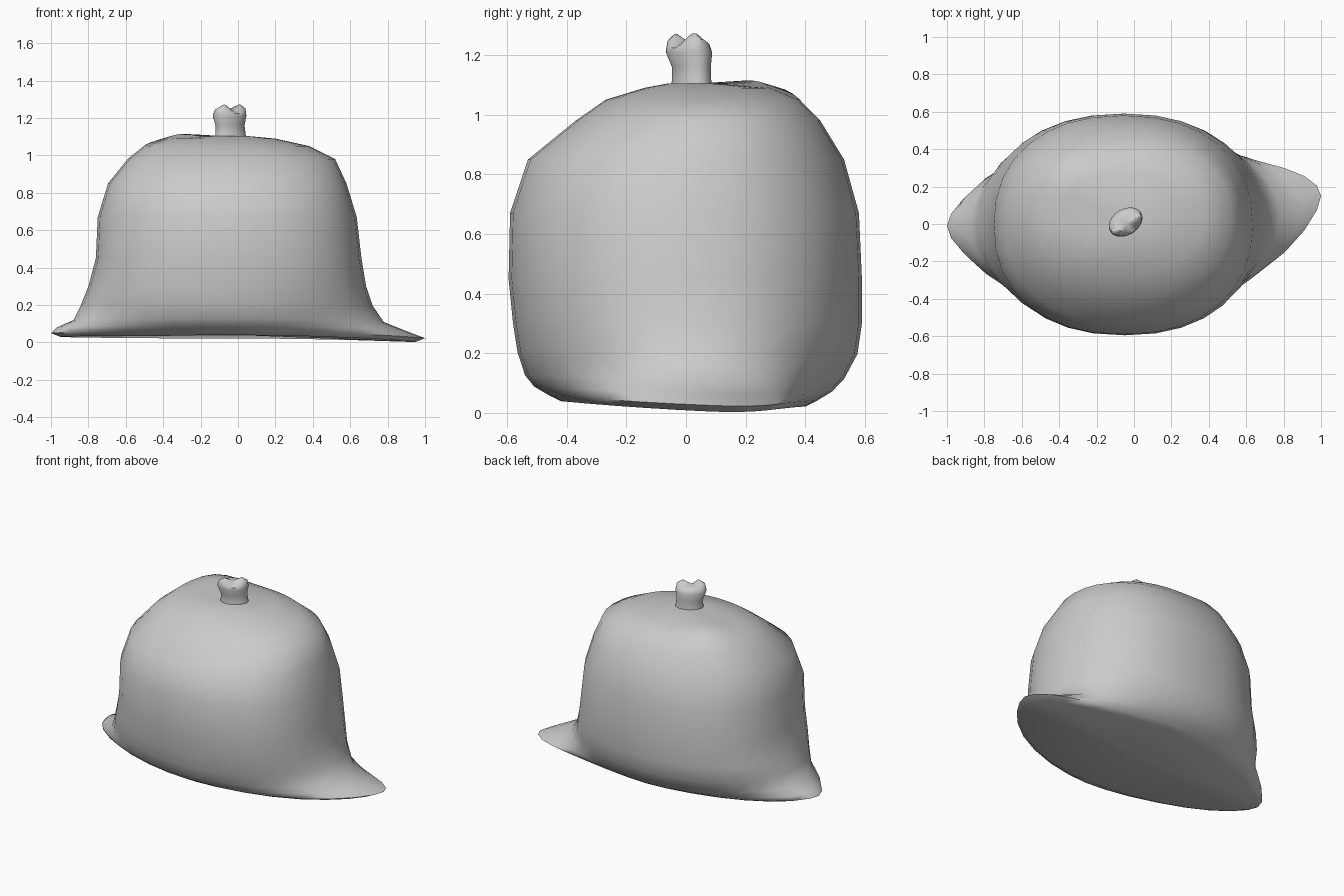
import bpy, bmesh, math

if "Cube" in bpy.data.objects:
    bpy.data.objects.remove(bpy.data.objects["Cube"], do_unlink=True)

SEGMENTS = 32

grey = bpy.data.materials.new("soft grey")
grey.use_nodes = True
GREY = (0.6, 0.6, 0.6, 1)
grey.diffuse_color = GREY
grey.node_tree.nodes["Principled BSDF"].inputs["Base Color"].default_value = GREY


def ring_points(z, x0, x1, y0, y1, power):
    """One closed superellipse cross-section from its extents."""
    points = []
    for i in range(SEGMENTS):
        a = 2 * math.pi * i / SEGMENTS
        c, s = math.cos(a), math.sin(a)
        u = math.copysign(abs(c) ** (2 / power), c)
        v = math.copysign(abs(s) ** (2 / power), s)
        x = (x0 + x1) / 2 + u * (x1 - x0) / 2
        y = (y0 + y1) / 2 + v * (y1 - y0) / 2
        points.append((x, y, z, a))
    return points


def shape_sack(x, y, z, a):
    """Droop the skirt tips and raise one shoulder fold."""
    low = max(0, 1 - z / 0.25)
    right = max(0, x)
    y2 = y + 0.16 * right ** 3 * min(1, low * 1.3)
    z2 = z - low * (0.034 * right ** 2 + 0.025 * y)
    if 0.9 < z < 1.104:
        z2 += 0.04 * math.exp(-((x + 0.37) ** 2 + (y - 0.3) ** 2) / 0.03)
    return x, y2, z2


def shape_knot(x, y, z, a):
    """Skew the tied end and make its top lumpy."""
    lump = max(0, z - 1.2) * 0.25
    return (x, y + 0.25 * (x + 0.045),
            z + lump * (math.sin(2 * a + 0.6) + 0.6 * math.cos(3 * a)))


def loft(name, rings, shape, bottom=None, top=None):
    bm = bmesh.new()
    loops = [[bm.verts.new(shape(*p)) for p in ring_points(*r)] for r in rings]
    for lower, upper in zip(loops, loops[1:]):
        for i in range(SEGMENTS):
            j = (i + 1) % SEGMENTS
            bm.faces.new((lower[i], lower[j], upper[j], upper[i]))
    for centre, loop in ((bottom, loops[0]), (top, loops[-1])):
        if centre:
            tip = bm.verts.new(centre)
            for i in range(SEGMENTS):
                bm.faces.new((tip, loop[i], loop[(i + 1) % SEGMENTS]))
    bmesh.ops.recalc_face_normals(bm, faces=bm.faces)
    mesh = bpy.data.meshes.new(name)
    bm.to_mesh(mesh)
    bm.free()
    mesh.materials.append(grey)
    obj = bpy.data.objects.new(name, mesh)
    bpy.context.collection.objects.link(obj)
    bpy.ops.object.select_all(action="DESELECT")
    obj.select_set(True)
    bpy.context.view_layer.objects.active = obj
    bpy.ops.object.shade_smooth_by_angle(angle=math.radians(50))
    return obj


# Sack: pointed skirt, full belly and rounded shoulders
loft("sack_body", [
    (0.03, -0.95, 0.95, -0.42, 0.40, 1.7),
    (0.05, -1.00, 1.00, -0.46, 0.44, 1.7),
    (0.08, -0.97, 0.90, -0.51, 0.49, 1.75),
    (0.12, -0.88, 0.78, -0.54, 0.53, 1.9),
    (0.20, -0.84, 0.72, -0.565, 0.575, 2.05),
    (0.30, -0.80, 0.685, -0.58, 0.59, 2.2),
    (0.45, -0.76, 0.66, -0.595, 0.59, 2.25),
    (0.67, -0.75, 0.635, -0.59, 0.58, 2.25),
    (0.85, -0.695, 0.58, -0.53, 0.53, 2.25),
    (0.98, -0.59, 0.52, -0.37, 0.45, 2.2),
    (1.05, -0.50, 0.38, -0.27, 0.38, 2.2),
    (1.09, -0.36, 0.20, -0.14, 0.28, 2.1),
    (1.105, -0.12, 0.04, -0.06, 0.09, 2),
], shape_sack, bottom=(0, 0, 0.04), top=(-0.04, 0.01, 1.105))

# Gathered knot on top
loft("tied_knot", [
    (1.08, -0.125, 0.045, -0.05, 0.085, 2),
    (1.12, -0.12, 0.04, -0.045, 0.08, 2),
    (1.16, -0.12, 0.035, -0.045, 0.08, 2),
    (1.21, -0.135, 0.045, -0.065, 0.085, 2),
    (1.24, -0.125, 0.04, -0.06, 0.075, 2),
    (1.255, -0.09, 0.01, -0.04, 0.05, 2),
], shape_knot, top=(-0.045, 0, 1.25))
